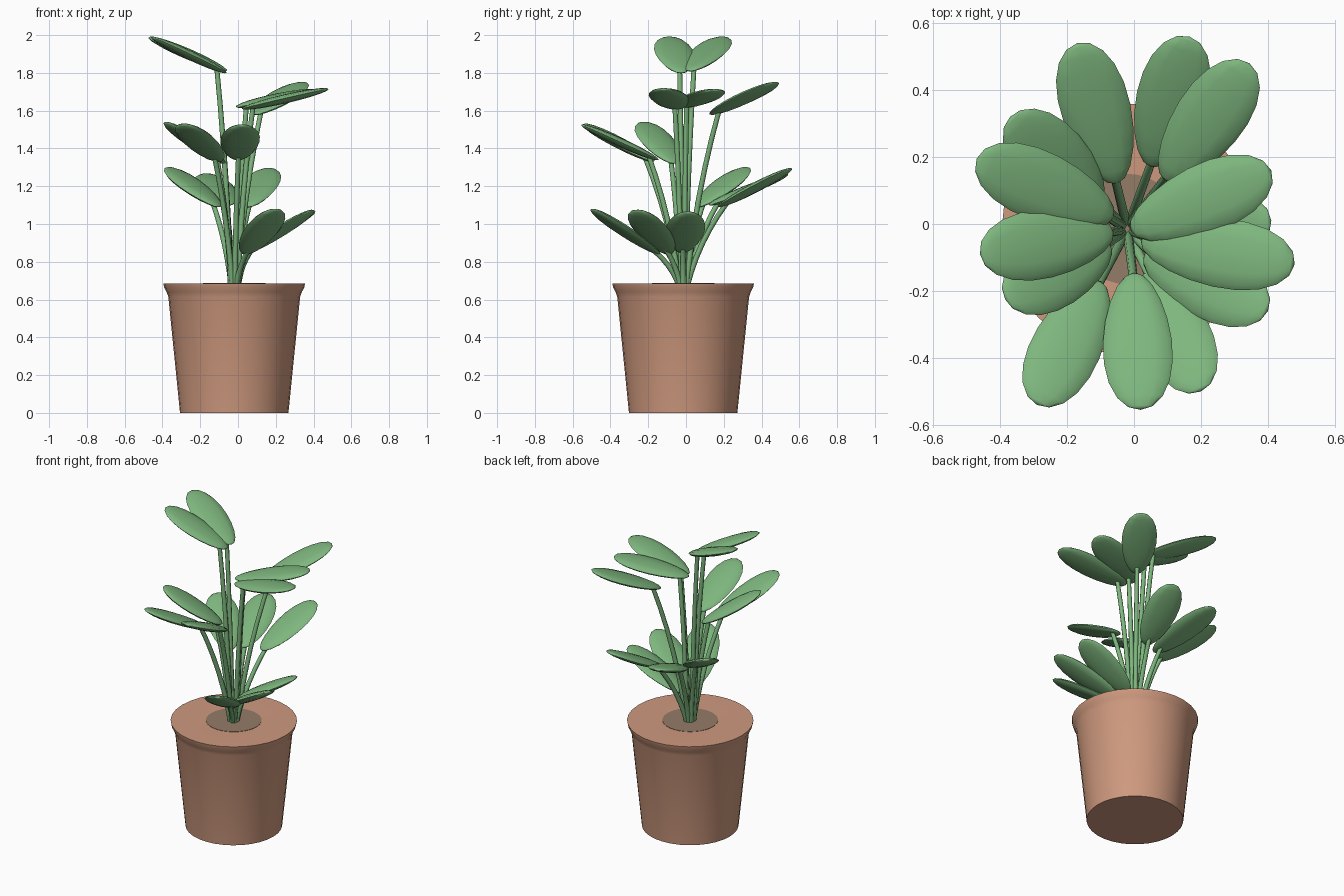
import bpy, bmesh, math
from mathutils import Vector, Matrix

if "Cube" in bpy.data.objects:
    bpy.data.objects.remove(bpy.data.objects["Cube"])

CX, CY, TOP = -0.02, -0.015, 0.685


def material(name, rgb):
    m = bpy.data.materials.new(name)
    m.diffuse_color = (*rgb, 1)
    m.use_nodes = True
    m.node_tree.nodes["Principled BSDF"].inputs["Base Color"].default_value = m.diffuse_color
    return m


GREEN = material("leaf green", (0.21, 0.47, 0.21))
CLAY = material("clay", (0.62, 0.32, 0.21))
SOIL = material("soil", (0.30, 0.20, 0.135))


def finish(bm, name, mat, angle=40):
    bmesh.ops.recalc_face_normals(bm, faces=bm.faces)
    mesh = bpy.data.meshes.new(name)
    bm.to_mesh(mesh)
    bm.free()
    ob = bpy.data.objects.new(name, mesh)
    bpy.context.collection.objects.link(ob)
    mesh.materials.append(mat)
    bpy.ops.object.select_all(action='DESELECT')
    ob.select_set(True)
    bpy.context.view_layer.objects.active = ob
    bpy.ops.object.shade_smooth_by_angle(angle=math.radians(angle))
    return ob


def lathe(name, profile, mat, steps=32):
    bm = bmesh.new()
    vs = [bm.verts.new((CX + r, CY, z)) for r, z in profile]
    es = [bm.edges.new(p) for p in zip(vs, vs[1:])]
    bmesh.ops.spin(bm, geom=vs + es, cent=(CX, CY, 0), axis=(0, 0, 1),
                   angle=math.tau, steps=steps)
    bmesh.ops.remove_doubles(bm, verts=bm.verts, dist=1e-4)
    return finish(bm, name, mat)


# Tapered pot with flared lip, and the patch of soil around the stems
lathe("pot", [(0, 0), (0.287, 0), (0.349, 0.615), (0.358, 0.64),
              (0.371, 0.665), (0.375, TOP), (0.165, TOP), (0, TOP - 0.006)], CLAY)
lathe("soil", [(0, TOP - 0.004), (0.165, TOP - 0.004), (0.165, TOP + 0.002), (0, TOP + 0.002)], SOIL)


def leaf(name, base, tip):
    axis = tip - base
    length = axis.length
    x = axis.normalized()
    y = Vector((0, 0, 1)).cross(x).normalized()
    z = x.cross(y)
    bm = bmesh.new()
    bmesh.ops.create_uvsphere(bm, u_segments=12, v_segments=10, radius=1)
    for v in bm.verts:
        t, side, up = v.co.z, v.co.x, v.co.y
        width = 0.103 * (1 + 0.16 * t)      # broader towards the tip
        v.co = Vector((t * length / 2, side * width, up * 0.024))
    frame = Matrix((x, y, z)).transposed().to_4x4()
    frame.translation = (base + tip) / 2
    bm.transform(frame)
    finish(bm, name, GREEN, 60)


def stem(name, end):
    out = Vector((end.x - CX, end.y - CY, 0))
    start = Vector((CX, CY, TOP - 0.02)) + out.normalized() * 0.02
    # Quadratic bend: rises steeply, then leans outwards
    bend = start.lerp(end, 0.5) - out * 0.2 + Vector((0, 0, 0.02))
    bm = bmesh.new()
    rings, n = [], 7
    for i in range(n):
        t = i / (n - 1)
        p = start * (1 - t) ** 2 + bend * 2 * t * (1 - t) + end * t * t
        tan = ((bend - start) * (1 - t) + (end - bend) * t).normalized()
        u = tan.orthogonal().normalized() if not rings else (u - tan * u.dot(tan)).normalized()
        w = tan.cross(u)
        r = 0.015 - 0.002 * t
        rings.append([bm.verts.new(p + r * (u * math.cos(a) + w * math.sin(a)))
                      for a in (k * math.tau / 8 for k in range(8))])
    for a, b in zip(rings, rings[1:]):
        for k in range(8):
            bm.faces.new((a[k], a[k - 1], b[k - 1], b[k]))
    bm.faces.new(rings[0])
    bm.faces.new(rings[-1])
    finish(bm, name, GREEN, 50)


# Leaves by tier, from low to high: base point, tip point
LEAVES = [
    ((0.03, -0.09, 0.84), (0.40, -0.26, 1.075)),
    ((0.04, -0.14, 0.84), (0.20, -0.50, 1.08)),
    ((0.02, -0.02, 0.85), (0.41, 0.01, 1.065)),
    ((-0.05, 0.12, 1.10), (-0.17, 0.54, 1.265)),
    ((0.05, 0.17, 1.09), (0.165, 0.56, 1.295)),
    ((-0.10, 0.06, 1.09), (-0.37, 0.32, 1.30)),
    ((0.00, -0.145, 1.34), (0.02, -0.555, 1.525)),
    ((-0.10, -0.17, 1.33), (-0.29, -0.54, 1.53)),
    ((-0.07, -0.06, 1.32), (-0.385, -0.225, 1.54)),
    ((0.09, 0.13, 1.58), (0.345, 0.48, 1.75)),
    ((-0.01, -0.02, 1.62), (0.41, 0.16, 1.71)),
    ((0.02, -0.05, 1.61), (0.48, -0.12, 1.715)),
    ((-0.06, -0.025, 1.80), (-0.46, -0.09, 1.99)),
    ((-0.06, 0.02, 1.81), (-0.47, 0.195, 1.99)),
]
for i, (b, t) in enumerate(LEAVES, 1):
    b, t = Vector(b), Vector(t)
    leaf(f"leaf_{i}", b, t)
    stem(f"stem_{i}", b.lerp(t, 0.13))
